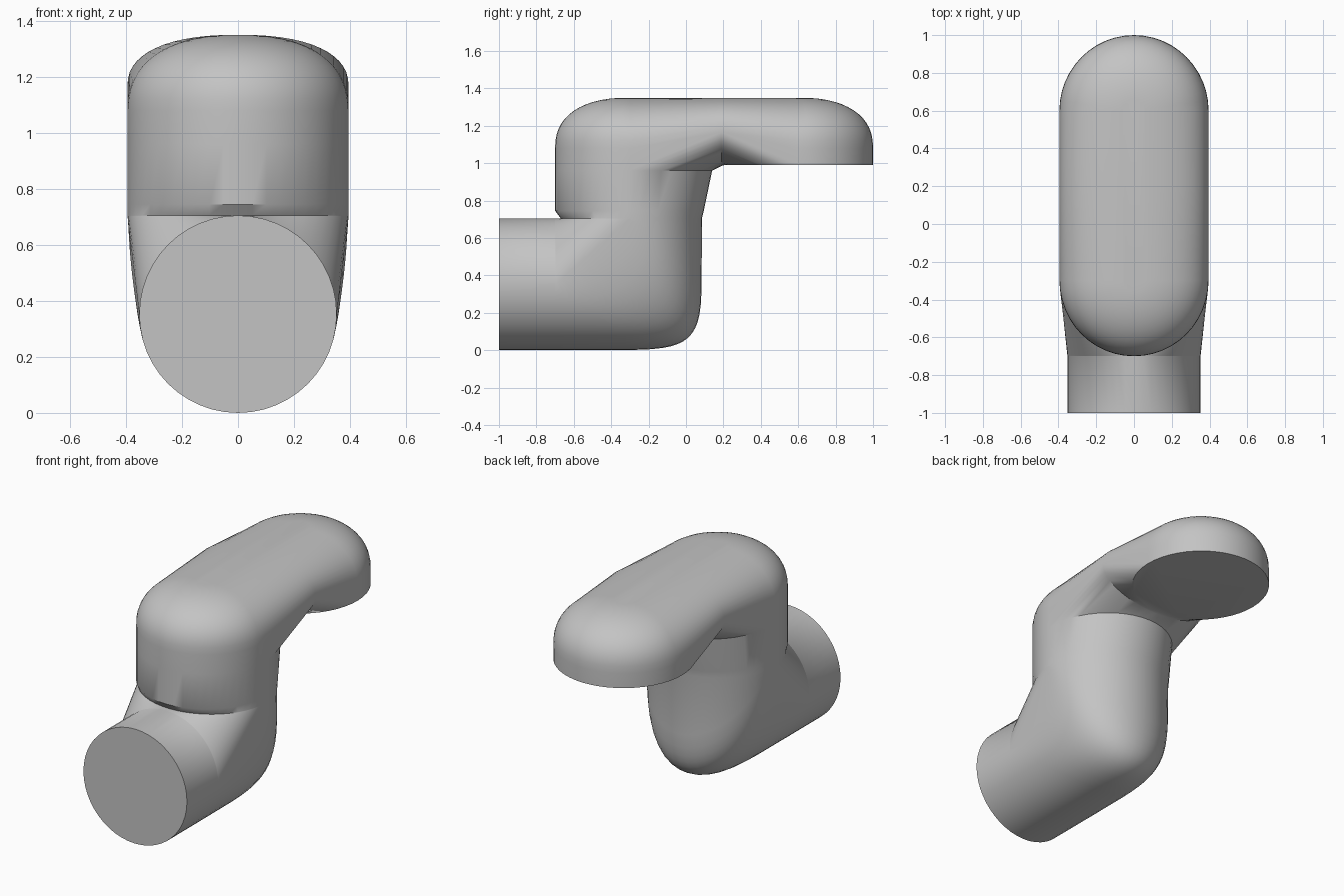
import bpy, bmesh
from math import sin, cos, pi

cube = bpy.data.objects.get("Cube")
if cube:
    bpy.data.objects.remove(cube)

HALF = 24        # segments in half a ring
STEPS = 14       # segments along a bend
WIDE = 0.395     # half width of the body
R = 0.3525       # inlet radius
RISER_Y, OUTLET_Y, MID_Y = -0.3, 0.6, 0.19
JOINT_Z, NECK_Z, OUTLET_Z, TOP_Z = 0.705, 0.96, 0.99, 1.35
INLET_Y = -0.7

bm = bmesh.new()


def loft(rows, closed=False):
    """Skin neighbouring rows of points with quads."""
    rows = [[bm.verts.new(p) for p in row] for row in rows]
    n = len(rows[0])
    for a, b in zip(rows, rows[1:]):
        for i in range(n if closed else n - 1):
            j = (i + 1) % n
            bm.faces.new((a[i], a[j], b[j], b[i]))
    return rows


def half(f, start=0.0):
    return [f(start + pi * i / HALF) for i in range(HALF + 1)]


def oval(z, front, back):
    """Horizontal riser ring with separate front and back depths."""
    def point(t):
        depth = back if sin(t) > 0 else front
        return (WIDE * cos(t), RISER_Y + depth * sin(t), z)
    return [point(pi * i / HALF) for i in range(2 * HALF)]


# Inlet pipe with a flat end
def circle(y):
    return [(R * cos(pi * i / HALF), y, R + R * sin(pi * i / HALF)) for i in range(2 * HALF)]


inlet = loft([circle(-1.0), circle(INLET_Y)], True)
bm.faces.new(inlet[0])


# Lower bend: rounded outside, straight ruled inside
def bend_point(t, u, outer):
    s = max(sin(t), 0.0)
    y0 = RISER_Y + (0.385 * s if outer else -0.37 * s)
    z1 = R - R * s if outer else R + R * s
    e = 2 / (1 + 6 * s) if outer else 2
    x = (WIDE + (R - WIDE) * sin(u) ** 2) * cos(t)
    y = INLET_Y + (y0 - INLET_Y) * max(cos(u), 0) ** e
    z = JOINT_Z + (z1 - JOINT_Z) * sin(u) ** e
    return (x, y, z)


for outer in (True, False):
    loft([half(lambda t: bend_point(t, pi / 2 * k / STEPS, outer))
          for k in range(STEPS + 1)])

# Riser with the small lip above the joint
loft([oval(JOINT_Z, 0.37, 0.385), oval(0.745, 0.40, 0.395), oval(NECK_Z, 0.40, 0.44)], True)

# Domed upper arm: stadium outline with a notched lower edge
MID_Z = 1.165
outline = half(lambda t: (WIDE * cos(t), 0.40 * sin(t), RISER_Y, NECK_Z), pi)
outline.append((WIDE, 0.0, MID_Y, MID_Z))
outline += half(lambda t: (WIDE * cos(t), 0.40 * sin(t), OUTLET_Y, OUTLET_Z))
outline.append((-WIDE, 0.0, MID_Y, MID_Z))

rows = [[(x, c + y, low) for x, y, c, low in outline]]
for k in range(STEPS):
    u = pi / 2 * k / STEPS
    inset, rise = cos(u) ** 0.85, sin(u) ** 0.85
    row = []
    for x, y, c, low in outline:
        base = max(low, 1.08)
        row.append((x * inset, c + y * inset, base + (TOP_Z - base) * rise))
    rows.append(row)
dome = loft(rows, True)
bm.faces.new(dome[-1])

# Saddle under the arm
loft([half(lambda t: (WIDE * cos(t), RISER_Y + 0.44 * sin(t), NECK_Z)),
      half(lambda t: (WIDE * cos(t), MID_Y, MID_Z - 0.18 * sin(t))),
      half(lambda t: (WIDE * cos(t), OUTLET_Y - 0.40 * sin(t), OUTLET_Z))])

# Flat outlet face
bm.faces.new([bm.verts.new((WIDE * cos(pi * i / HALF), OUTLET_Y + 0.40 * sin(pi * i / HALF), OUTLET_Z))
              for i in range(2 * HALF)])

bmesh.ops.remove_doubles(bm, verts=bm.verts[:], dist=0.0005)
bmesh.ops.recalc_face_normals(bm, faces=bm.faces[:])

mesh = bpy.data.meshes.new("bent_pipe")
bm.to_mesh(mesh)
bm.free()
pipe = bpy.data.objects.new("bent_pipe", mesh)
bpy.context.collection.objects.link(pipe)

# Single grey material
grey = bpy.data.materials.new("plain grey")
grey.use_nodes = True
grey.diffuse_color = (0.55, 0.55, 0.55, 1)
grey.node_tree.nodes["Principled BSDF"].inputs["Base Color"].default_value = (0.55, 0.55, 0.55, 1)
mesh.materials.append(grey)

bpy.ops.object.select_all(action="DESELECT")
pipe.select_set(True)
bpy.context.view_layer.objects.active = pipe
bpy.ops.object.shade_smooth_by_angle(angle=0.6)
